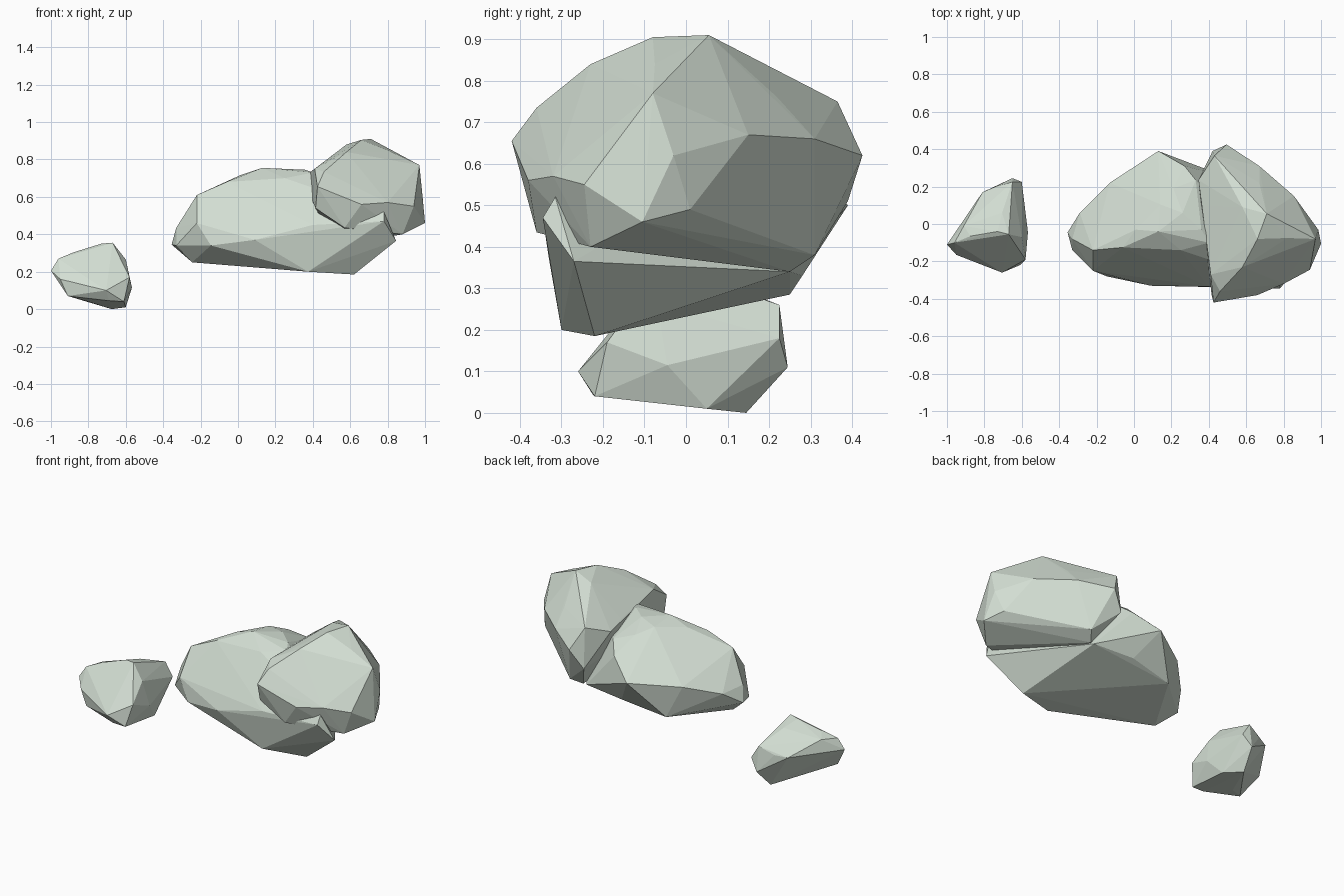
import bpy, bmesh

# One pale grey-green stone colour
stone = bpy.data.materials.new("pale_stone")
stone.diffuse_color = (0.65, 0.73, 0.65, 1)


def boulder(name, corners):
    """Faceted rock: the hull wrapped around a few chipped corners."""
    bm = bmesh.new()
    for c in corners:
        bm.verts.new(c)
    bmesh.ops.convex_hull(bm, input=bm.verts[:])
    loose = [v for v in bm.verts if not v.link_faces]
    bmesh.ops.delete(bm, geom=loose, context='VERTS')
    bmesh.ops.recalc_face_normals(bm, faces=bm.faces[:])
    mesh = bpy.data.meshes.new(name)
    bm.to_mesh(mesh)
    bm.free()
    mesh.materials.append(stone)
    obj = bpy.data.objects.new(name, mesh)
    bpy.context.collection.objects.link(obj)
    return obj


# Small separate rock on the left
boulder("small_rock", [
    (-1, -.11, .205), (-.96, -.1, .27), (-.91, -.01, .28), (-.95, -.165, .16),
    (-.91, -.17, .07), (-.705, -.26, .10), (-.69, -.225, .045), (-.61, -.22, .04),
    (-.58, -.19, .17), (-.8, -.1, .04), (-.6, .05, .01), (-.675, .145, 0),
    (-.567, -.045, .115), (-.6, -.07, .265), (-.73, -.04, .35), (-.67, -.055, .355),
    (-.875, -.065, .305), (-.705, .06, .325), (-.74, .2, .22), (-.81, .17, .21),
    (-.65, .245, .11), (-.65, .225, .26), (-.6, .225, .18)])

# Long low rock in the middle, running under the upper rock
boulder("long_rock", [
    (-.355, -.045, .345), (-.33, -.08, .435), (-.33, -.14, .34), (-.22, -.14, .61),
    (-.29, .06, .42), (-.13, .22, .48), (.13, .39, .50), (.27, .31, .60),
    (.33, .235, .66), (.14, .105, .735), (.21, .19, .70), (.13, -.04, .755),
    (.26, .06, .748), (.36, -.03, .745), (.01, -.03, .715), (-.06, -.125, .68),
    (.25, -.14, .70), (-.22, -.25, .46), (-.145, -.28, .34), (-.245, -.11, .25),
    (.09, -.33, .37), (.40, -.335, .45), (.375, -.3, .2), (.62, -.22, .185),
    (.78, -.345, .47), (.78, -.315, .52), (.845, -.27, .365), (.50, .25, .34),
    (.24, .28, .33), (-.04, .25, .285), (.40, -.1, .73)])

# Rounded rock resting on the right end
boulder("upper_rock", [
    (.425, -.42, .655), (.415, -.38, .54), (.57, -.36, .435), (.46, -.36, .735),
    (.66, -.38, .56), (.58, -.23, .84), (.41, -.27, .75), (.66, -.08, .905),
    (.71, .055, .91), (.58, .09, .88), (.82, -.075, .84), (.97, -.08, .77),
    (.985, -.03, .62), (1, -.105, .46), (.94, -.245, .55), (.88, -.23, .40),
    (.80, -.32, .57), (.95, .01, .49), (.855, .15, .67), (.67, .22, .76),
    (.67, .31, .66), (.495, .425, .62), (.43, .365, .75), (.42, .39, .51),
    (.52, .25, .34), (.57, .31, .38), (.345, .235, .70), (.37, .1, .72)])
